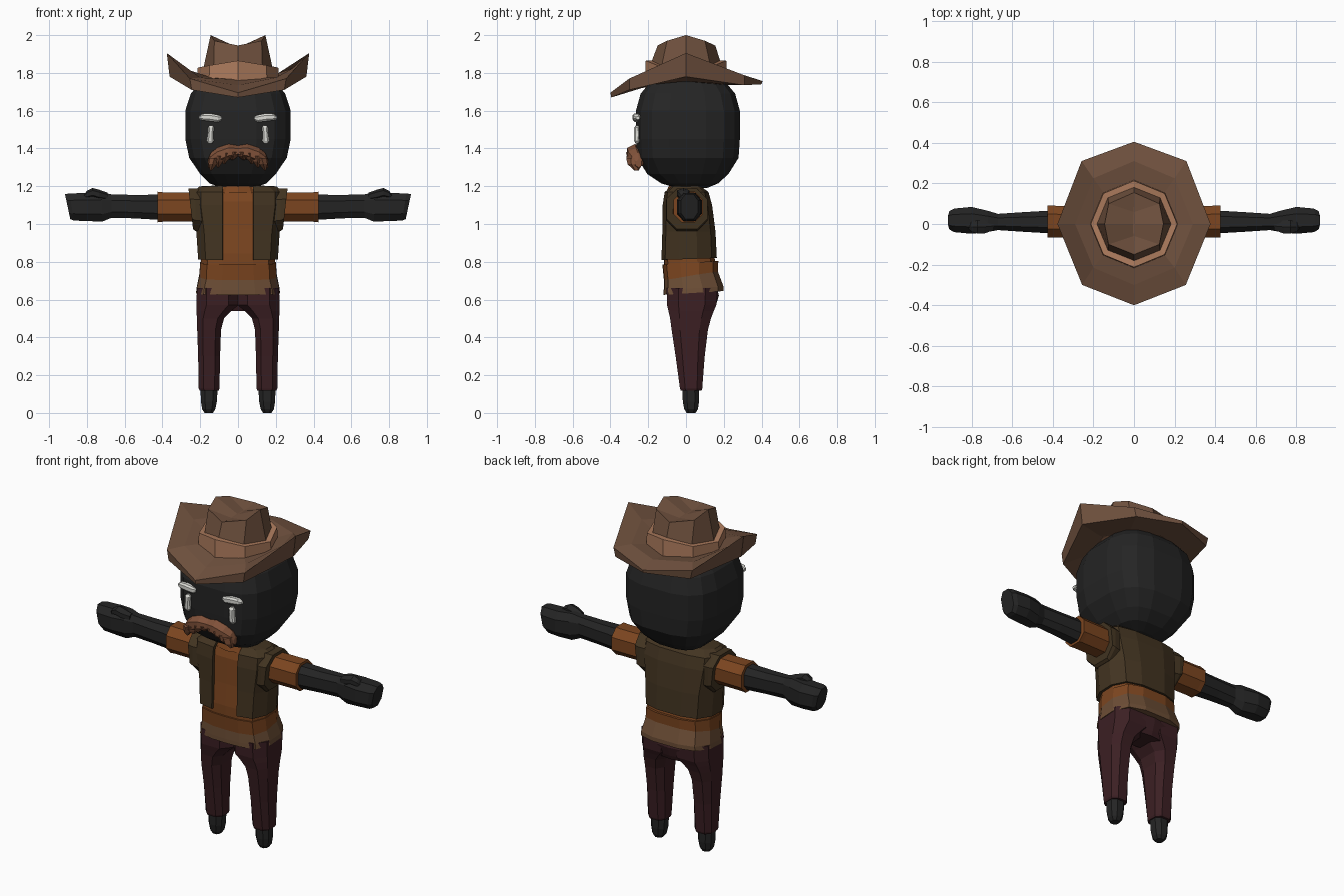
import bpy
import bmesh
from math import sin, cos, pi


def material(name, rgb):
    m = bpy.data.materials.new(name)
    m.diffuse_color = (*rgb, 1)
    return m


BLACK = material("charcoal", (0.018, 0.018, 0.018))
HAT = material("hat brown", (0.165, 0.085, 0.05))
BAND = material("light tan", (0.42, 0.2, 0.11))
SHIRT = material("rust orange", (0.2, 0.06, 0.014))
VEST = material("dark olive brown", (0.055, 0.034, 0.015))
HEM = material("dull brown", (0.15, 0.075, 0.036))
PANTS = material("dark maroon", (0.045, 0.014, 0.017))
WHITE = material("off white", (0.7, 0.7, 0.66))
HAIR = material("moustache brown", (0.22, 0.085, 0.042))


def skin(name, rings, mat, caps=True, mirror=False, drop=None):
    """Join equal-length rings of points with quads."""
    bm = bmesh.new()
    vs = [[bm.verts.new(p) for p in r] for r in rings]
    n = len(vs[0])
    for a, b in zip(vs, vs[1:]):
        for i in range(n):
            j = (i + 1) % n
            bm.faces.new((a[i], a[j], b[j], b[i]))
    if caps:
        bm.faces.new(vs[0])
        bm.faces.new(vs[-1])
    bmesh.ops.recalc_face_normals(bm, faces=bm.faces)
    if drop:
        gone = [f for f in bm.faces if drop(f.calc_center_median())]
        bmesh.ops.delete(bm, geom=gone, context='FACES')
    me = bpy.data.meshes.new(name)
    bm.to_mesh(me)
    bm.free()
    me.materials.append(mat)
    ob = bpy.data.objects.new(name, me)
    bpy.context.collection.objects.link(ob)
    if mirror:
        mod = ob.modifiers.new("mirror", 'MIRROR')
        mod.use_mirror_merge = False
    return ob


def squircle(n, p):
    pts = []
    for i in range(n):
        a = 2 * pi * (i + 0.5) / n
        c, s = cos(a), sin(a)
        pts.append((abs(c) ** (2 / p) * (1 if c > 0 else -1),
                    abs(s) ** (2 / p) * (1 if s > 0 else -1)))
    m = max(abs(q[0]) for q in pts)
    return [(x / m, y / m) for x, y in pts]


def loft(name, rings, mat, axis='z', n=8, p=2.5, section=None, **kw):
    """Rings are (position, u centre, v centre, u radius, v radius[, tilt])."""
    sec = section or squircle(n, p)
    out = []
    for t, cu, cv, ru, rv, *tilt in rings:
        k = tilt[0] if tilt else 0
        ring = []
        for u, v in sec:
            a, b = cu + u * ru, cv + v * rv
            ring.append((a, b, t + k * v) if axis == 'z' else (t + k * v, a, b))
        out.append(ring)
    return skin(name, out, mat, **kw)


# Head and neck
loft("head", [(1.19, 0, .03, .08, .08), (1.215, 0, .02, .15, .15),
              (1.265, 0, .01, .2, .215), (1.35, 0, .01, .258, .268),
              (1.45, 0, .01, .279, .275), (1.6, 0, .01, .279, .275),
              (1.69, 0, .01, .25, .25), (1.75, 0, .01, .2, .2),
              (1.78, 0, .01, .13, .13)], BLACK, n=16, p=3.1)
loft("neck", [(1.14, 0, .01, .07, .06), (1.23, 0, .02, .07, .06)], BLACK)

# Brows, eyes and moustache
loft("brow", [(.088, -.26, 1.56, .01, .01), (.105, -.263, 1.558, .016, .019),
              (.15, -.265, 1.565, .018, .021), (.19, -.26, 1.566, .018, .017),
              (.207, -.255, 1.562, .01, .008)], WHITE, axis='x', mirror=True)
loft("eye", [(1.425, .147, -.258, .01, .008), (1.44, .147, -.26, .019, .014),
             (1.48, .145, -.26, .015, .015), (1.51, .143, -.26, .017, .014),
             (1.522, .143, -.258, .008, .008)], WHITE, mirror=True)
loft("moustache", [(0, -.268, 1.385, .036, .026), (.05, -.27, 1.382, .042, .036),
                   (.11, -.265, 1.36, .04, .038), (.145, -.255, 1.335, .03, .036),
                   (.158, -.25, 1.32, .015, .02)], HAIR, axis='x', n=6, p=2, mirror=True)
for x0, z0, x1, z1 in ((.02, 1.38, .03, 1.338), (.06, 1.375, .075, 1.318),
                       (.1, 1.36, .105, 1.3), (.125, 1.35, .143, 1.283)):
    loft("moustache_tuft", [(z0, x0, -.268, .026, .042),
                            ((z0 + z1) / 2, (x0 + x1) / 2, -.27, .022, .034),
                            (z1, x1, -.262, .005, .01)], HAIR, n=6, p=2, mirror=True)


def octagon(front, front_diag, side, back_diag, back):
    """Eight points around the hat from five on the right half."""
    flip = [(-x, y, z) for x, y, z in (back_diag, side, front_diag)]
    return [front, front_diag, side, back_diag, back] + flip


def even_octagon(r, front_z, diag_z, side_z):
    d = r * .707
    return octagon((0, -r, front_z), (d, -d, diag_z), (r, 0, side_z),
                   (d, d, diag_z), (0, r, front_z))


# Hat brim, turned up at the sides
skin("hat_brim", [
    even_octagon(.17, 1.76, 1.76, 1.76),
    even_octagon(.24, 1.735, 1.74, 1.755),
    octagon((0, -.395, 1.67), (.245, -.3, 1.71), (.362, 0, 1.78),
            (.245, .31, 1.735), (0, .4, 1.74)),
    octagon((0, -.4, 1.695), (.255, -.3, 1.77), (.377, 0, 1.905),
            (.258, .31, 1.787), (0, .405, 1.757)),
    octagon((0, -.3, 1.735), (.2, -.215, 1.775), (.29, 0, 1.825),
            (.2, .225, 1.79), (0, .31, 1.785)),
    even_octagon(.2, 1.765, 1.775, 1.775),
    even_octagon(.17, 1.79, 1.79, 1.79)], HAT)
# Hat band and creased crown
skin("hat_band", [even_octagon(.217, 1.74, 1.75, 1.755),
                  even_octagon(.213, 1.865, 1.84, 1.828),
                  even_octagon(.17, 1.865, 1.84, 1.828)], BAND)
crown_top = octagon((0, -.15, 1.945), (.125, -.1, 1.97), (.145, 0, 2.0),
                    (.125, .1, 1.97), (0, .155, 1.945))
dip = octagon((0, -.1, 1.935), (.003, -.06, 1.935), (.006, 0, 1.935),
              (.003, .06, 1.935), (0, .1, 1.935))
skin("hat_crown", [even_octagon(.187, 1.8, 1.8, 1.8),
                   even_octagon(.182, 1.86, 1.84, 1.83), crown_top, dip], HAT)

# Torso cross-section
half = [(.41, -.98), (.82, -.85), (1, -.35), (1, .3), (.8, .82), (.38, 1)]
TORSO = [(0, -1)] + half + [(0, 1)] + [(-x, y) for x, y in reversed(half)]

# Shirt, hem and collar
loft("shirt", [(.725, 0, .025, .2, .14, .022), (.83, 0, .017, .195, .135, -.015),
               (.97, 0, .013, .19, .12), (1.12, 0, .005, .195, .105),
               (1.17, 0, 0, .17, .085), (1.195, 0, 0, .11, .07)], SHIRT, section=TORSO)
loft("shirt_lower_fold", [(.725, 0, .026, .205, .143, .022),
                          (.795, 0, .023, .2, .148, .01)], SHIRT, section=TORSO)
loft("shirt_hem", [(.635, 0, .04, .222, .158, .01), (.66, 0, .04, .219, .158, .01),
                   (.735, 0, .025, .203, .14, .024)], HEM, section=TORSO)
loft("collar", [(1.165, 0, -.01, .115, .092), (1.205, 0, -.01, .095, .078, .005)],
     SHIRT, n=10, p=2)

# Open vest with flared shoulders
vest = loft("vest", [(.815, 0, .015, .203, .14, .005), (.96, 0, .014, .213, .134),
                     (1.1, 0, .006, .235, .124), (1.165, 0, .002, .235, .11),
                     (1.192, 0, 0, .2, .075), (1.196, 0, 0, .11, .07)],
            VEST, section=TORSO, caps=False,
            drop=lambda c: abs(c.x) < .06 and c.y < 0)
for v in vest.data.vertices:
    if v.co.y < 0 and .03 < abs(v.co.x) < .1:
        v.co.x = .08 if v.co.x > 0 else -.08
thick = vest.modifiers.new("thickness", 'SOLIDIFY')
thick.thickness = .016
thick.offset = 0
loft("vest_shoulder", [(.16, .005, 1.07, .1, .115), (.225, .005, 1.075, .11, .112),
                       (.25, .005, 1.08, .108, .107, .012)],
     VEST, axis='x', mirror=True)

# Sleeves, arms and hands
loft("sleeve", [(.2, .01, 1.09, .078, .078), (.4, .012, 1.09, .078, .078),
                (.425, .012, 1.09, .078, .081)], SHIRT, axis='x', p=2.3, mirror=True)
loft("arm", [(.38, .01, 1.088, .058, .068), (.55, .01, 1.092, .048, .062),
             (.67, .01, 1.095, .04, .062), (.72, .013, 1.09, .052, .078),
             (.8, .018, 1.09, .066, .074), (.88, .018, 1.09, .058, .072, .012),
             (.902, .018, 1.092, .045, .066, .014)], BLACK, axis='x', mirror=True)
loft("thumb", [(.69, -.01, 1.145, .02, .018), (.735, -.014, 1.155, .032, .023),
               (.77, -.014, 1.165, .033, .022), (.8, -.014, 1.155, .024, .018),
               (.815, -.012, 1.145, .012, .01)], BLACK, axis='x', n=6, p=2, mirror=True)

# Trousers and feet
loft("trouser_leg", [(.118, .152, .027, .05, .055), (.13, .153, .027, .055, .059),
                     (.3, .153, .022, .058, .077), (.44, .153, .02, .063, .096),
                     (.5, .146, .024, .072, .108), (.54, .127, .027, .092, .12),
                     (.57, .109, .03, .11, .13), (.66, .109, .032, .109, .135)],
     PANTS, n=8, p=2.8, mirror=True)
loft("trouser_seat", [(.54, 0, .075, .13, .068), (.565, 0, .075, .17, .078),
                      (.62, 0, .07, .2, .1), (.66, 0, .06, .2, .1)], PANTS, n=10)
loft("foot", [(.005, .155, .027, .022, .024), (.02, .155, .027, .035, .036),
              (.06, .154, .026, .042, .043), (.14, .153, .025, .046, .044)],
     BLACK, n=8, p=2.4, mirror=True)
# Stand the soles on the floor
for ob in bpy.data.objects:
    if ob.name.startswith("foot"):
        for v in ob.data.vertices:
            if v.co.z < .01:
                v.co.z = 0
